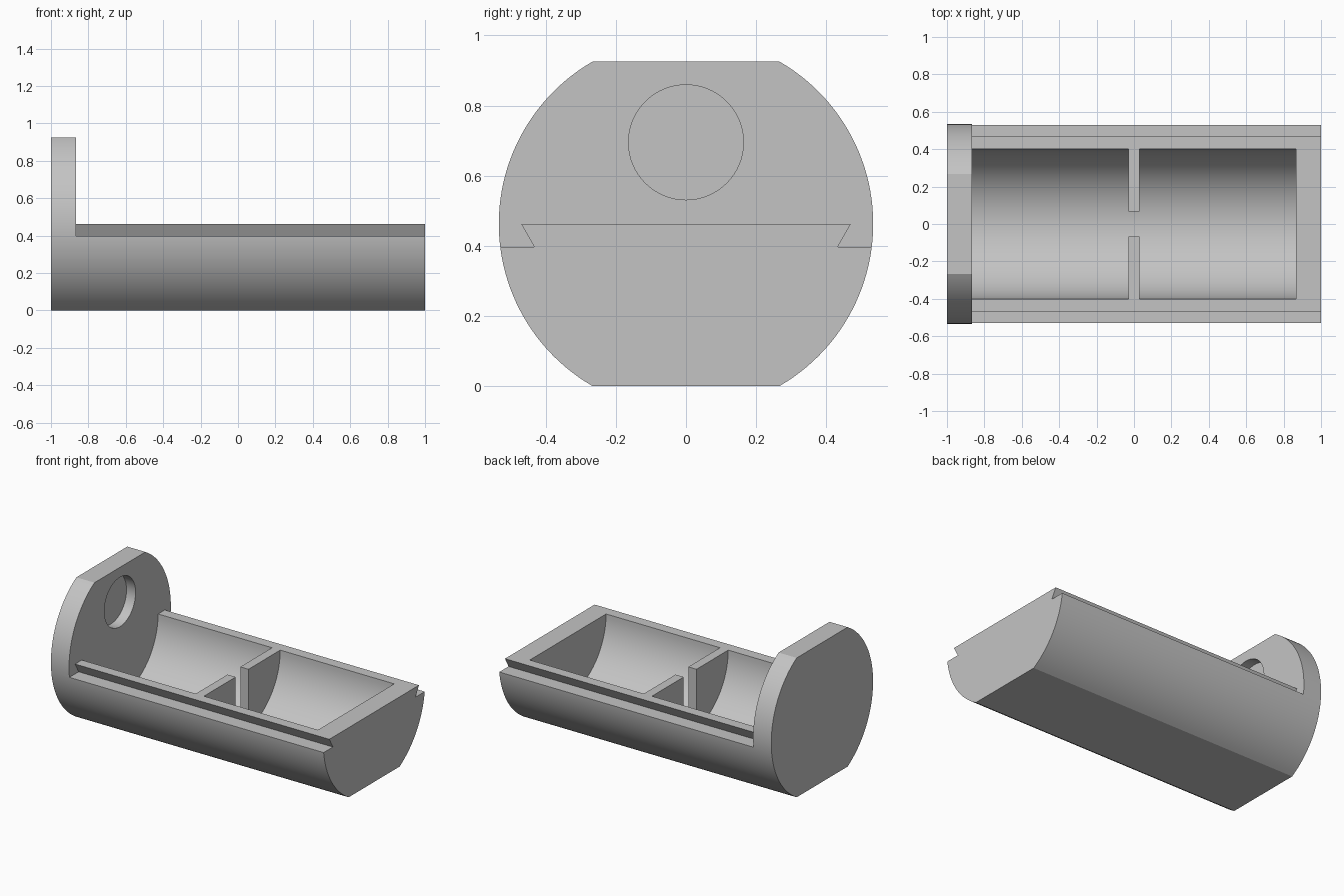
import bpy
import bmesh
from math import sin, cos, asin, pi, radians

if "Cube" in bpy.data.objects:
    bpy.data.objects.remove(bpy.data.objects["Cube"], do_unlink=True)

RADIUS, AXIS_Z = 0.534, 0.4625      # outer round and its centre height
BORE, WALL = 0.4, 0.133             # cavity radius and end thickness
LEDGE_Z = 0.397

grey = bpy.data.materials.new("plain grey")
grey.use_nodes = True
colour = (0.55, 0.55, 0.55, 1)
grey.diffuse_color = colour
grey.node_tree.nodes["Principled BSDF"].inputs["Base Color"].default_value = colour


def arc(radius, start, end, steps, z=AXIS_Z):
    """Points (y, z) along an arc."""
    angles = [start + (end - start) * i / steps for i in range(steps + 1)]
    return [(radius * cos(a), z + radius * sin(a)) for a in angles]


def prism(name, profile, x0, x1):
    """Extrude a (y, z) profile along x."""
    bm = bmesh.new()
    face = bm.faces.new([bm.verts.new((x0, y, z)) for y, z in profile])
    out = bmesh.ops.extrude_face_region(bm, geom=[face])["geom"]
    moved = [v for v in out if isinstance(v, bmesh.types.BMVert)]
    bmesh.ops.translate(bm, verts=moved, vec=(x1 - x0, 0, 0))
    bmesh.ops.recalc_face_normals(bm, faces=bm.faces)
    mesh = bpy.data.meshes.new(name)
    bm.to_mesh(mesh)
    bm.free()
    mesh.materials.append(grey)
    obj = bpy.data.objects.new(name, mesh)
    bpy.context.collection.objects.link(obj)
    return obj


def activate(obj):
    bpy.ops.object.select_all(action="DESELECT")
    obj.select_set(True)
    bpy.context.view_layer.objects.active = obj


def cut(target, cutter):
    mod = target.modifiers.new("cut", "BOOLEAN")
    mod.operation, mod.solver, mod.object = "DIFFERENCE", "EXACT", cutter
    activate(target)
    bpy.ops.object.modifier_apply(modifier=mod.name)
    bpy.data.objects.remove(cutter, do_unlink=True)


# Round bar with flats on top and bottom
flat = asin(AXIS_Z / RADIUS)
body = prism("holder_body",
             arc(RADIUS, -flat, flat, 48) + arc(RADIUS, pi - flat, pi + flat, 48),
             -1, 1)

# Remove the upper half beyond the end plate, leaving dovetail rails
side = [(0.47, AXIS_Z), (0.433, LEDGE_Z), (0.7, LEDGE_Z), (0.7, 1.1)]
upper = side + [(-y, z) for y, z in reversed(side)]
cut(body, prism("upper_cutter", upper, WALL - 1, 1.1))

# Half-round cavity, then the blind round recess in the end plate
cut(body, prism("cavity_cutter", arc(BORE, 0, 2 * pi, 96)[:-1], WALL - 1, 1 - WALL))
cut(body, prism("recess_cutter", arc(0.164, 0, 2 * pi, 64, 0.695)[:-1],
                WALL / 2 - 1, WALL - 0.9))

# Two divider halves with a wire gap between them
GAP = 0.067
parts = [body]
for name, sign in (("divider_back", 1), ("divider_front", -1)):
    curve = arc(BORE + 0.001, 0, -asin((BORE ** 2 - GAP ** 2) ** 0.5 / BORE), 24)
    outline = [(sign * y, z) for y, z in curve + [(GAP, AXIS_Z)]]
    parts.append(prism(name, outline, -0.03, 0.03))

for obj in parts:
    activate(obj)
    bpy.ops.object.shade_smooth_by_angle(angle=radians(20))
